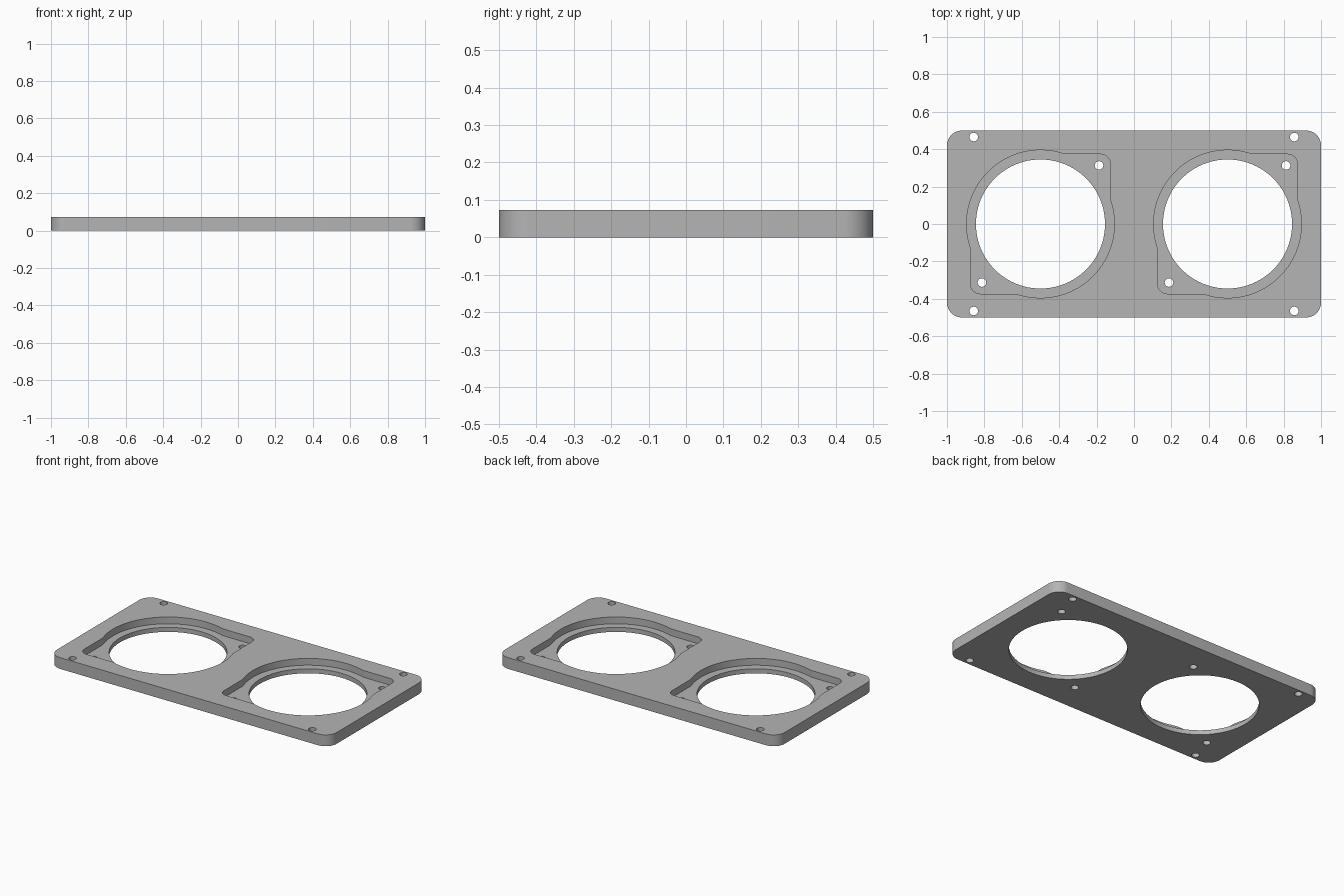
import bpy, bmesh
from math import cos, sin, pi, sqrt, atan2

if "Cube" in bpy.data.objects:
    bpy.data.objects.remove(bpy.data.objects["Cube"])

THICK, FLOOR = 0.073, 0.029      # plate thickness, height of the recess floor
BORE, RIM, SIDE = 0.345, 0.395, 0.373

grey = bpy.data.materials.new("light_grey")
grey.use_nodes = True
colour = (0.46, 0.46, 0.46, 1)
grey.diffuse_color = colour
grey.node_tree.nodes["Principled BSDF"].inputs["Base Color"].default_value = colour


def arc(cx, cy, r, a0, a1, n):
    """Points along an arc from angle a0 to a1."""
    angles = [a0 + (a1 - a0) * i / n for i in range(n + 1)]
    return [(cx + r * cos(a), cy + r * sin(a)) for a in angles]


def prism(name, outline, z0, z1):
    """Extrude a flat outline between two heights."""
    bm = bmesh.new()
    base = bm.faces.new([bm.verts.new((x, y, z0)) for x, y in outline])
    top = bmesh.ops.extrude_face_region(bm, geom=[base])["geom"]
    verts = [g for g in top if isinstance(g, bmesh.types.BMVert)]
    bmesh.ops.translate(bm, verts=verts, vec=(0, 0, z1 - z0))
    bmesh.ops.recalc_face_normals(bm, faces=bm.faces)
    mesh = bpy.data.meshes.new(name)
    bm.to_mesh(mesh)
    bm.free()
    mesh.materials.append(grey)
    obj = bpy.data.objects.new(name, mesh)
    bpy.context.collection.objects.link(obj)
    return obj


def recess_outline(cx):
    """Round pocket with two opposite squared lobes, blended by fillets."""
    fillet, corner = 0.1, 0.05
    off = SIDE + fillet
    run = sqrt((RIM + fillet) ** 2 - off ** 2)
    a = atan2(run, off)
    half = arc(off, run, fillet, pi + a, pi, 4)
    c = SIDE - corner
    half += arc(c, c, corner, 0, pi / 2, 8)
    half += arc(run, off, fillet, 1.5 * pi, 1.5 * pi - a, 4)
    half += arc(0, 0, RIM, pi / 2 - a, pi + a, 48)[1:-1]
    # the second half is the first one turned by half a circle
    full = half + [(-x, -y) for x, y in half]
    return [(cx + x, y) for x, y in full]


# Plate with rounded corners
r = 0.08
outline = []
for i, (sx, sy) in enumerate([(1, 1), (-1, 1), (-1, -1), (1, -1)]):
    outline += arc(sx * (1 - r), sy * (0.5 - r), r, i * pi / 2, (i + 1) * pi / 2, 12)
plate = prism("mounting_plate", outline, 0, THICK)

# Cutters: recesses first, then every through hole
cutters = []
holes = [(sx * 0.857, sy * 0.465, 0.023) for sx in (-1, 1) for sy in (-1, 1)]
for cx in (-0.5, 0.5):
    cutters.append(prism("recess_cutter", recess_outline(cx), FLOOR, THICK + 0.1))
    holes.append((cx, 0, BORE))
    holes += [(cx + s * 0.313, s * 0.313, 0.023) for s in (-1, 1)]
for x, y, rad in holes:
    n = 96 if rad == BORE else 24
    cutters.append(prism("hole_cutter", arc(x, y, rad, 0, 2 * pi, n)[:-1], -0.1, THICK + 0.1))

for cutter in cutters:
    cutter.hide_render = True
    cutter.hide_set(True)
    mod = plate.modifiers.new("cut", "BOOLEAN")
    mod.operation, mod.solver, mod.object = "DIFFERENCE", "EXACT", cutter

# Apply the cuts, remove the cutters and shade the curved walls smooth
bpy.context.view_layer.update()
evaluated = plate.evaluated_get(bpy.context.evaluated_depsgraph_get())
cut_mesh = bpy.data.meshes.new_from_object(evaluated)
plate.modifiers.clear()
plate.data = cut_mesh
for cutter in cutters:
    bpy.data.objects.remove(cutter)

bpy.ops.object.select_all(action="DESELECT")
plate.select_set(True)
bpy.context.view_layer.objects.active = plate
bpy.ops.object.shade_smooth_by_angle(angle=pi / 6)
